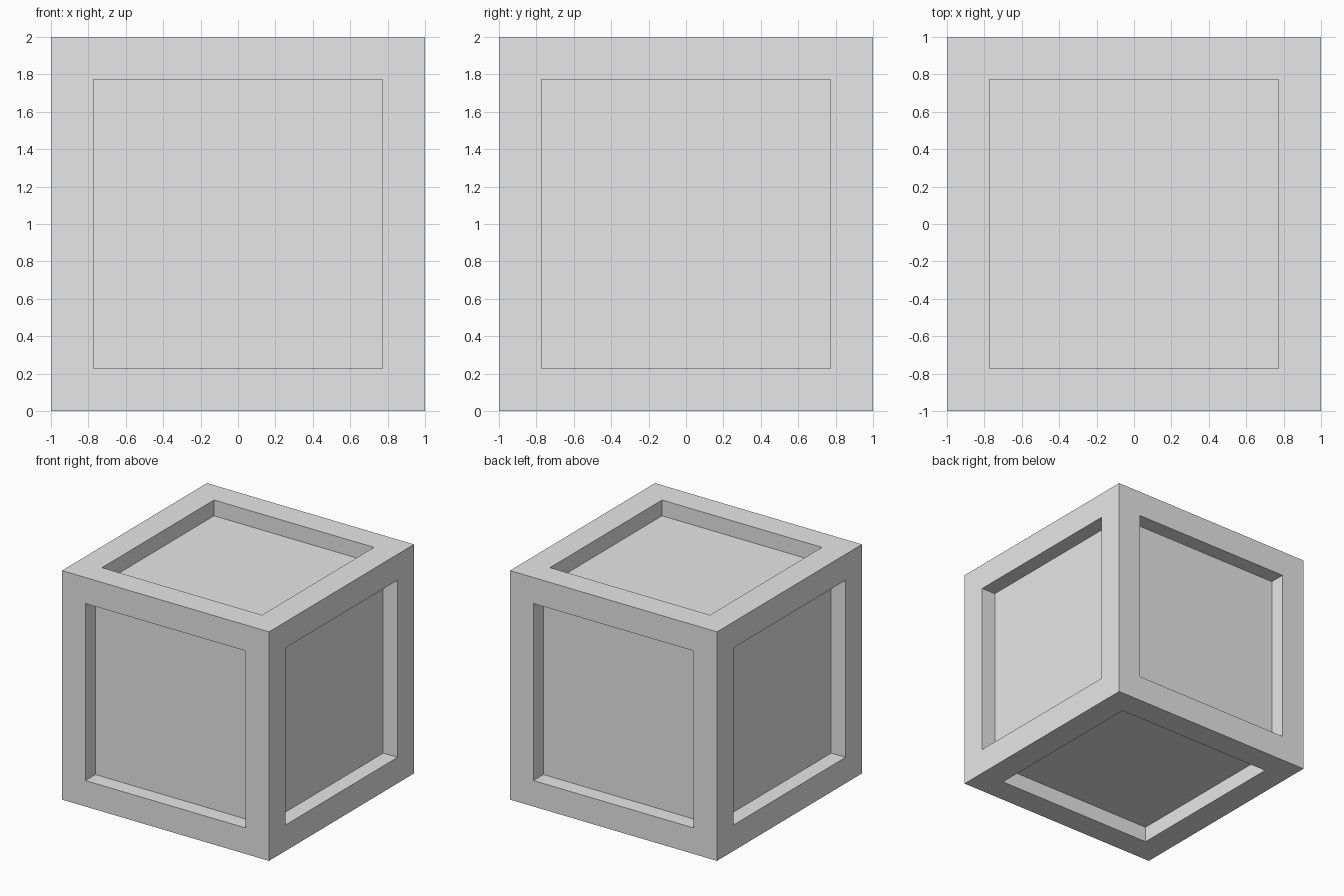
import bpy
import bmesh
from mathutils import Matrix

SIZE = 2.0
BORDER = 0.227   # width of the frame around each panel
DEPTH = 0.138    # how far each panel is sunk

default = bpy.data.objects.get("Cube")
if default:
    bpy.data.objects.remove(default, do_unlink=True)

# Single plain grey material
grey = bpy.data.materials.new("light grey")
grey.use_nodes = True
colour = (0.8, 0.8, 0.8, 1.0)
grey.diffuse_color = colour
for node in grey.node_tree.nodes:
    if node.type == "BSDF_PRINCIPLED":
        node.inputs["Base Color"].default_value = colour

# Cube body standing on the ground
bm = bmesh.new()
bmesh.ops.create_cube(bm, size=SIZE, matrix=Matrix.Translation((0, 0, SIZE / 2)))

# Frame on every side, then a straight-walled recess
sides = list(bm.faces)
bmesh.ops.inset_individual(bm, faces=sides, thickness=BORDER, use_even_offset=True)
for panel in sides:
    inward = -panel.normal.copy() * DEPTH
    bmesh.ops.inset_individual(bm, faces=[panel], thickness=0.0)
    bmesh.ops.translate(bm, verts=list(panel.verts), vec=inward)
bmesh.ops.recalc_face_normals(bm, faces=list(bm.faces))

mesh = bpy.data.meshes.new("panelled_crate")
bm.to_mesh(mesh)
bm.free()
mesh.materials.append(grey)
crate = bpy.data.objects.new("panelled_crate", mesh)
bpy.context.scene.collection.objects.link(crate)
